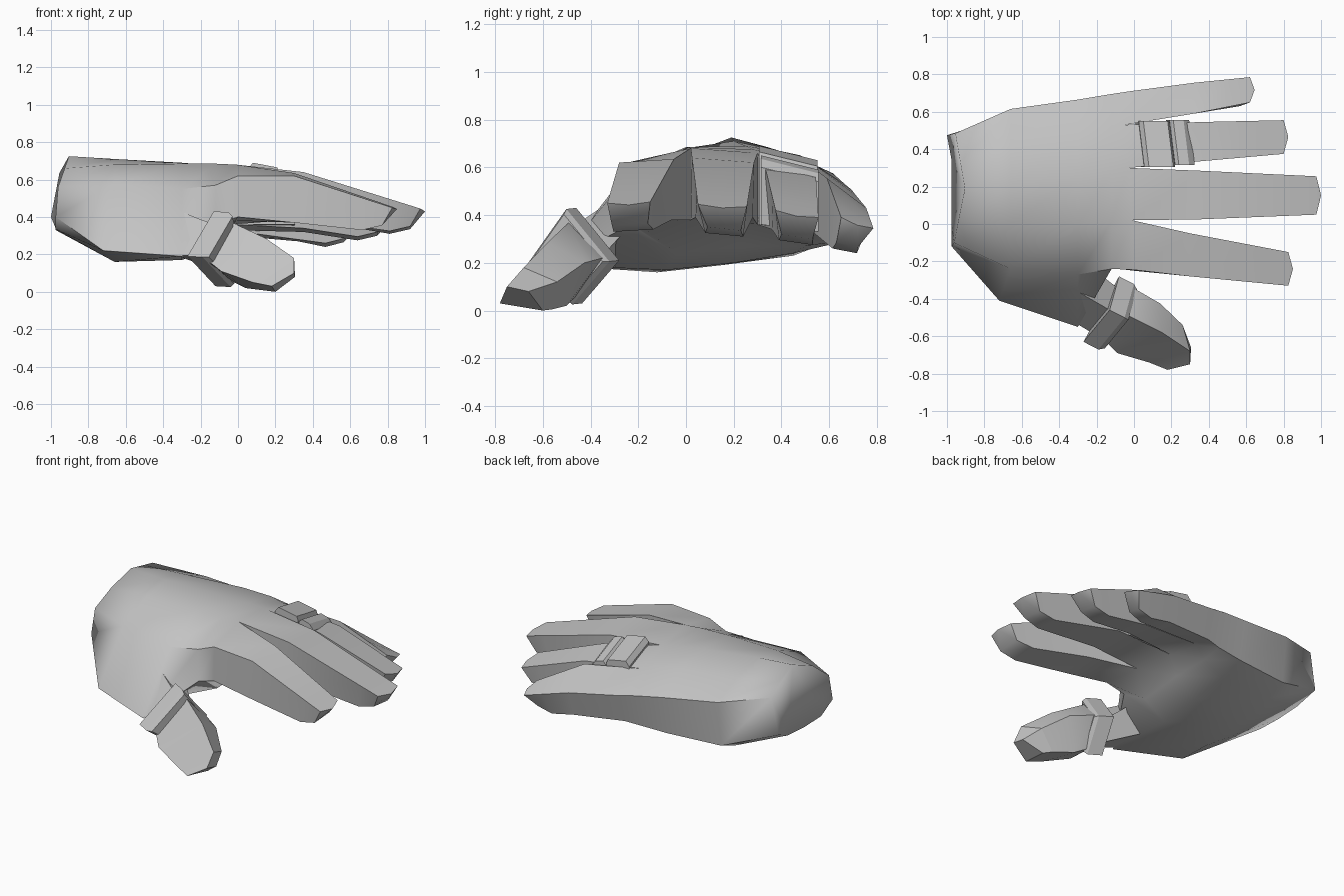
import bpy, bmesh
from mathutils import Vector

if "Cube" in bpy.data.objects:
    bpy.data.objects.remove(bpy.data.objects["Cube"])

grey = bpy.data.materials.new("light_grey")
grey.diffuse_color = (0.55, 0.55, 0.55, 1)
grey.use_nodes = True
grey.node_tree.nodes["Principled BSDF"].inputs["Base Color"].default_value = grey.diffuse_color


def loft(bm, sections, start=True, end=True):
    """Skin closed rings of equal length, with optional end caps."""
    rings = [[bm.verts.new(p) for p in s] for s in sections]
    n = len(rings[0])
    for a, b in zip(rings, rings[1:]):
        for i in range(n):
            j = (i + 1) % n
            bm.faces.new((a[i], a[j], b[j], b[i]))
    if start:
        bm.faces.new(rings[0][::-1])
    if end:
        bm.faces.new(rings[-1])


def finish(bm, name, angle):
    bmesh.ops.remove_doubles(bm, verts=bm.verts, dist=0.0005)
    bmesh.ops.recalc_face_normals(bm, faces=bm.faces)
    me = bpy.data.meshes.new(name)
    bm.to_mesh(me)
    bm.free()
    me.materials.append(grey)
    ob = bpy.data.objects.new(name, me)
    bpy.context.collection.objects.link(ob)
    if angle:
        bpy.ops.object.select_all(action='DESELECT')
        ob.select_set(True)
        bpy.context.view_layer.objects.active = ob
        bpy.ops.object.shade_smooth_by_angle(angle=angle)
    return ob


def part(name, sections, angle=0):
    bm = bmesh.new()
    loft(bm, sections)
    return finish(bm, name, angle)


def ring(x, top, bottom):
    return [(x, y, z) for y, z in top] + [(x, y, z) for y, z in reversed(bottom)]


# Palm cross-sections: back of the hand, then palm side, at finger boundaries
wrist = [(-0.92 - 0.35 * (0.68 - z) if z > 0.4 else -0.975, y, z) for _, y, z in ring(
    0, [(-0.10, .56), (.02, .66), (.19, .725), (.34, .685), (.475, .635)],
    [(-.12, .40), (0, .335), (.17, .33), (.34, .34), (.475, .40)])]
wrist[4] = (-.955, .485, .635)
wrist[5] = (-1.0, .475, .40)
heel = ring(-0.66, [(-.24, .58), (0, .68), (.2, .71), (.42, .66), (.615, .575)],
            [(-.41, .21), (-.12, .16), (.15, .19), (.45, .23), (.58, .28)])
heel[9] = (-.72, -.41, .22)
middle = ring(-0.3, [(-.27, .55), (0, .685), (.25, .69), (.48, .65), (.665, .53)],
              [(-.55, .19), (-.08, .17), (.2, .20), (.45, .24), (.62, .28)])
web = ring(-0.12, [(-.24, .57), (.01, .685), (.28, .675), (.51, .63), (.695, .505)],
           [(-.235, .36), (-.04, .24), (.25, .27), (.50, .27), (.64, .29)])
top = [(-.245, .62), (.02, .68), (.30, .66), (.53, .60), (.71, .485)]
low = [(-.25, .40), (.02, .38), (.30, .36), (.53, .33), (.66, .30)]
root_x = [0.0, -0.01, -0.03, -0.05, -0.02]
knuckles = [(root_x[i], *top[i]) for i in range(5)] + \
           [(root_x[i], *low[i]) for i in range(4, -1, -1)]

hand = bmesh.new()
loft(hand, [wrist, heel, middle, web, knuckles], end=False)

# Fingers, index to little: (mid x, mid corners), (tip x, tip corners)
# corners run top front, top back, bottom back, bottom front
fingers = [
    (.30, [(-.28, .62), (-.05, .635), (-.06, .38), (-.28, .37)],
     .825, [(-.33, .45), (-.15, .455), (-.16, .34), (-.31, .33)]),
    (.35, [(.025, .64), (.285, .62), (.28, .39), (.04, .39)],
     .975, [(.05, .445), (.255, .435), (.23, .31), (.09, .325)]),
    (.35, [(.335, .585), (.545, .55), (.53, .32), (.36, .34)],
     .80, [(.375, .42), (.555, .39), (.53, .275), (.40, .295)]),
    (.32, [(.59, .555), (.755, .43), (.71, .27), (.59, .28)],
     .62, [(.65, .39), (.785, .345), (.72, .24), (.63, .26)]),
]
for i, (mx, mid, tx, tip) in enumerate(fingers):
    root = [knuckles[k] for k in (i, i + 1, 8 - i, 9 - i)]
    bend = [(mx, y, z) for y, z in mid]
    end = [(tx - (0.055 if k > 1 else 0), y, z + (0.025 if k > 1 else 0))
           for k, (y, z) in enumerate(tip)]
    # Pad section just behind the tip: corners on the taper, underside lowest
    pad = [Vector(a).lerp(Vector(b), 1 - 0.12 / (tx - mx)) for a, b in zip(bend, end)]
    for k in (2, 3):
        pad[k].z = tip[k][1]
    loft(hand, [root, bend, pad, end], start=False, end=False)
    # Slightly pointed finger end
    nose = (Vector(end[0]) + Vector(end[1])) / 2 + Vector((0.025, 0, -0.01))
    apex = hand.verts.new(nose)
    ev = [hand.verts.new(p) for p in end]
    for k in range(4):
        hand.faces.new((ev[k], ev[(k + 1) % 4], apex))
palm = finish(hand, "palm_and_fingers", 0.85)
# The wrist end blends softly into the palm
for e in palm.data.edges:
    if all(palm.data.vertices[v].co.x < -0.85 for v in e.vertices):
        e.use_edge_sharp = False

# Thumb root, running out of the palm; corners: upper, inner, lower, outer
part("thumb_root", [
    [(-.32, -.35, .435), (-.22, -.24, .35), (-.32, -.28, .19), (-.36, -.50, .20)],
    [(-.13, -.46, .36), (-.09, -.34, .24), (-.12, -.44, .12), (-.22, -.585, .19)]], 0.6)

# Thumb end
part("thumb", [
    [(-.10, -.47, .37), (-.05, -.34, .23), (-.10, -.44, .08), (-.20, -.60, .17)],
    [(-.03, -.49, .37), (.01, -.35, .22), (-.04, -.46, .06), (-.14, -.64, .15)],
    [(.15, -.58, .285), (.14, -.425, .20), (.04, -.50, .02), (-.09, -.69, .11)],
    [(.30, -.68, .18), (.26, -.54, .12), (.16, -.56, .005), (.08, -.74, .05)],
    [(.30, -.75, .10), (.305, -.66, .08), (.20, -.60, .0), (.18, -.78, .03)]], 0.35)

# Thumb band: square collar with a chamfered leading edge
axis = Vector((.89, -.455, -.05))
frame = [Vector(p) for p in ((-.13, -.46, .43), (-.08, -.28, .21),
                             (-.12, -.435, .03), (-.27, -.63, .19))]
centre = sum(frame, Vector()) / 4


def collar(shift, scale):
    return [centre + (p - centre) * scale + axis * shift for p in frame]


part("thumb_band", [collar(0, 1), collar(.09, 1), collar(.115, .90)])


# Two leaning bands around the ring finger, with chamfered ends
def finger_band(name, xs, zs, y0, y1, base):
    def section(x, z):
        return [(x + .02, y0, z), (x - .01, y1, z - .06),
                (x - .03, y1, base - .03), (x, y0, base)]
    part(name, [section(x, z) for x, z in zip(xs, zs)])


finger_band("wide_finger_band", [.035, .06, .19, .20], [.66, .69, .665, .64], .305, .55, .36)
finger_band("narrow_finger_band", [.20, .22, .275, .305], [.63, .65, .635, .60], .315, .555, .36)
